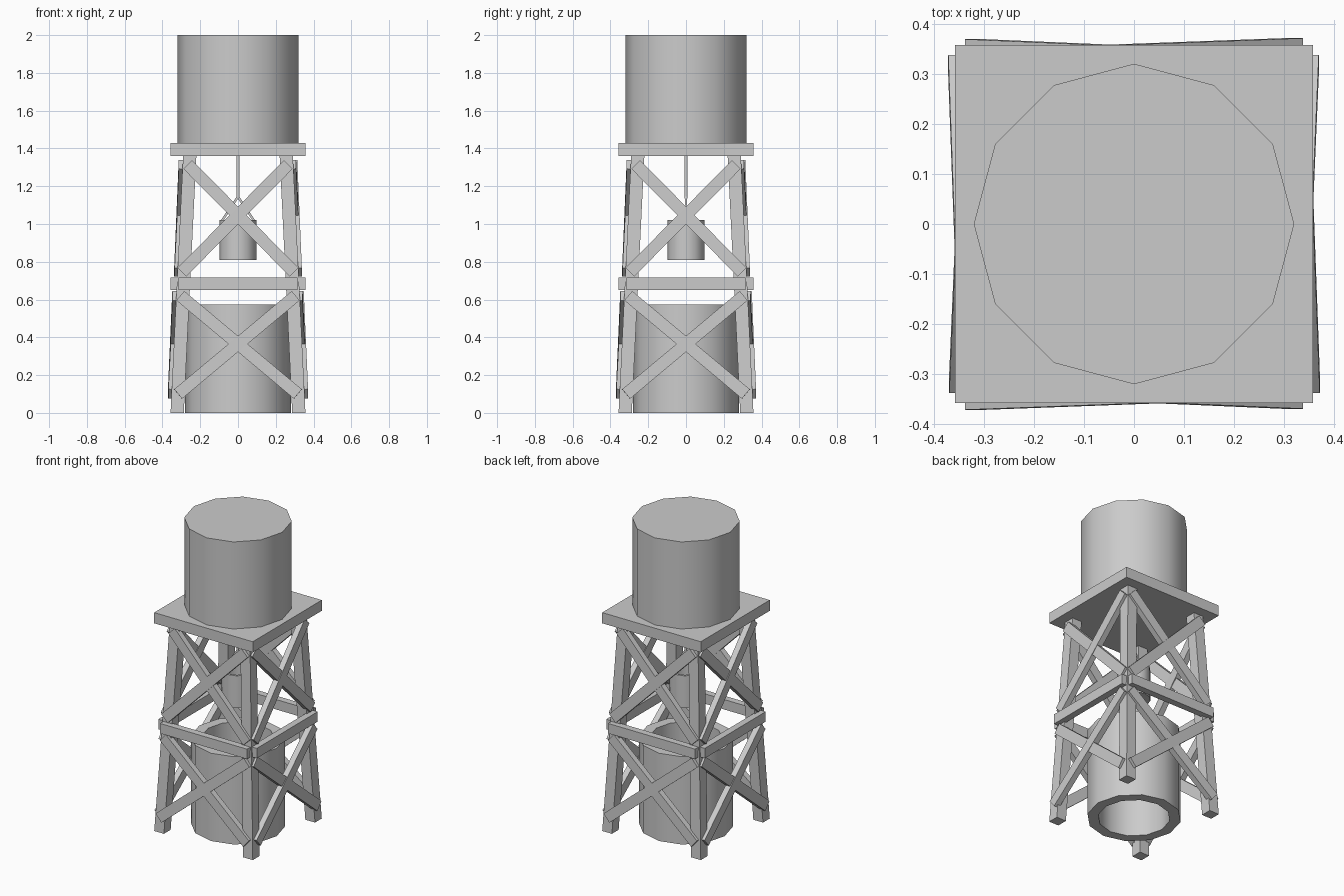
import bpy, bmesh, math
from mathutils import Vector, Matrix

if "Cube" in bpy.data.objects:
    bpy.data.objects.remove(bpy.data.objects["Cube"])

SIDES = 12


def finish(name, bm, angle=40):
    bmesh.ops.recalc_face_normals(bm, faces=bm.faces)
    me = bpy.data.meshes.new(name)
    bm.to_mesh(me)
    bm.free()
    ob = bpy.data.objects.new(name, me)
    bpy.context.collection.objects.link(ob)
    bpy.ops.object.select_all(action='DESELECT')
    ob.select_set(True)
    bpy.context.view_layer.objects.active = ob
    bpy.ops.object.shade_smooth_by_angle(angle=math.radians(angle))
    return ob


def lathe(name, profile, closed=False):
    """Revolve (radius, z) points into a 12-sided solid."""
    bm = bmesh.new()
    rings = [[bm.verts.new((r * math.cos(2 * math.pi * i / SIDES),
                            r * math.sin(2 * math.pi * i / SIDES), z))
              for i in range(SIDES)] for r, z in profile]
    pairs = list(zip(rings, rings[1:]))
    if closed:
        pairs.append((rings[-1], rings[0]))
    for a, b in pairs:
        for i in range(SIDES):
            j = (i + 1) % SIDES
            bm.faces.new((a[i], a[j], b[j], b[i]))
    if not closed:
        bm.faces.new(rings[0])
        bm.faces.new(rings[-1])
    return finish(name, bm)


def box(name, lo, hi):
    lo, hi = Vector(lo), Vector(hi)
    bm = bmesh.new()
    bmesh.ops.create_cube(bm, size=1, matrix=Matrix.Translation((lo + hi) / 2)
                          @ Matrix.Diagonal((*(hi - lo), 1)))
    return finish(name, bm)


def plank(name, a, b, width, depth, turn=0.0):
    """Bar from a to b; depth is measured towards y, then turned about z."""
    a, b = Vector(a), Vector(b)
    d = (b - a).normalized()
    side = d.cross(Vector((0, 1, 0))).normalized()
    out = side.cross(d)
    rot = Matrix((side, out, d)).transposed().to_4x4()
    m = (Matrix.Rotation(turn, 4, 'Z') @ Matrix.Translation((a + b) / 2) @ rot
         @ Matrix.Diagonal((width, depth, (b - a).length, 1)))
    bm = bmesh.new()
    bmesh.ops.create_cube(bm, size=1, matrix=m)
    return finish(name, bm)


def leg(name, sx, sy):
    """Square post leaning inwards, cut level at both ends."""
    bm = bmesh.new()
    h = 0.035
    rings = [[bm.verts.new((sx * c + x * h, sy * c + y * h, z))
              for x, y in ((-1, -1), (1, -1), (1, 1), (-1, 1))]
             for c, z in ((0.322, 0), (0.255, 1.37))]
    for i in range(4):
        j = (i + 1) % 4
        bm.faces.new((rings[0][i], rings[0][j], rings[1][j], rings[1][i]))
    bm.faces.new(rings[0])
    bm.faces.new(rings[1])
    return finish(name, bm)


# tank and platform
lathe("water_tank", [(0.32, 1.425), (0.32, 2.0)])
box("platform", (-0.357, -0.357, 1.36), (0.357, 0.357, 1.43))

# open well wall
lathe("well_wall", [(0.28, 0), (0.28, 0.575), (0.215, 0.575), (0.215, 0)], closed=True)

# bucket, handle and rope
lathe("bucket", [(0.098, 0.81), (0.098, 1.02), (0.083, 1.02), (0.083, 0.83)])
for s, side in ((-1, "left"), (1, "right")):
    plank(f"bucket_handle_{side}", (s * 0.09, 0, 1.01), (0, 0, 1.145), 0.012, 0.012)
plank("rope", (0, 0, 1.135), (0, 0, 1.37), 0.014, 0.014)

# legs
for sx, nx in ((-1, "left"), (1, "right")):
    for sy, ny in ((-1, "front"), (1, "back")):
        leg(f"{ny}_{nx}_leg", sx, sy)

# crossbeam and two crossed pairs of braces, repeated round the four sides
for k, side in enumerate(("front", "right", "back", "left")):
    t = k * math.pi / 2
    plank(f"{side}_crossbeam", (-0.315, -0.335, 0.683), (0.315, -0.335, 0.683), 0.065, 0.044, t)
    for level, x0, z0, y0, x1, z1, y1 in (
            ("lower", 0.317, 0.10, 0.350, 0.305, 0.62, 0.323),
            ("upper", 0.297, 0.745, 0.317, 0.266, 1.315, 0.289)):
        plank(f"{side}_{level}_brace_rising", (-x0, -y0 - 0.002, z0),
              (x1, -y1 - 0.006, z1), 0.065, 0.038, t)
        plank(f"{side}_{level}_brace_falling", (x0, -y0, z0),
              (-x1, -y1, z1), 0.065, 0.038, t)
